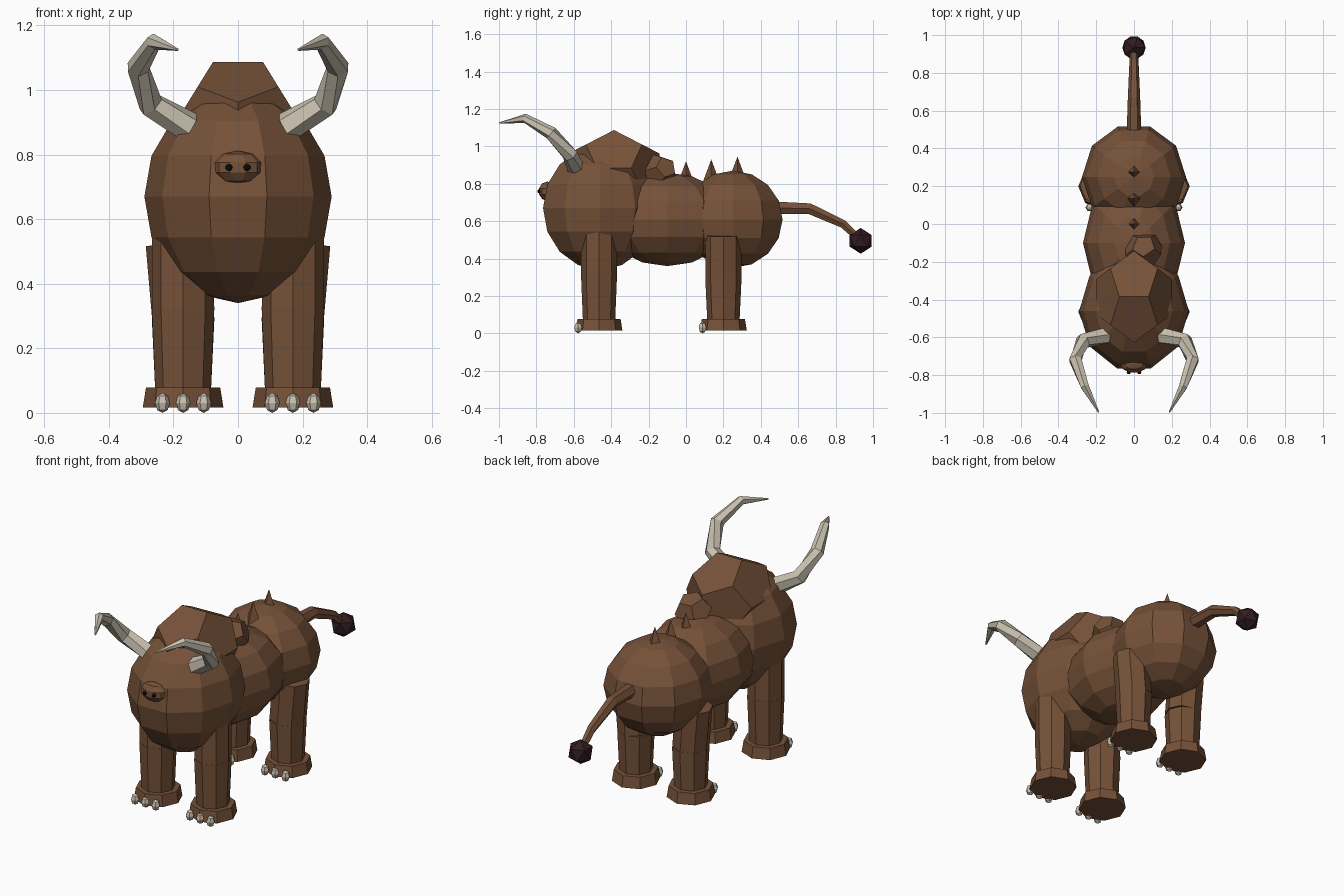
import bpy, bmesh, math
from mathutils import Vector, Matrix

cube = bpy.data.objects.get("Cube")
if cube:
    bpy.data.objects.remove(cube)


def material(name, rgb):
    m = bpy.data.materials.new(name)
    m.use_nodes = True
    m.diffuse_color = (*rgb, 1)
    m.node_tree.nodes["Principled BSDF"].inputs["Base Color"].default_value = (*rgb, 1)
    return m


HIDE = material("brown hide", (0.18, 0.083, 0.04))
IVORY = material("ivory", (0.58, 0.53, 0.43))
TUFT = material("dark tuft", (0.03, 0.012, 0.016))
BLACK = material("black", (0.006, 0.004, 0.004))
X, Z = Vector((1, 0, 0)), Vector((0, 0, 1))


def finish(name, bm, mat, loc=(0, 0, 0), scale=(1, 1, 1), rot=(0, 0, 0)):
    bmesh.ops.remove_doubles(bm, verts=bm.verts, dist=1e-5)
    bmesh.ops.scale(bm, vec=scale, verts=bm.verts)
    bmesh.ops.recalc_face_normals(bm, faces=bm.faces)
    me = bpy.data.meshes.new(name)
    bm.to_mesh(me)
    bm.free()
    me.materials.append(mat)
    ob = bpy.data.objects.new(name, me)
    ob.location, ob.rotation_euler = loc, rot
    bpy.context.collection.objects.link(ob)
    return ob


def sweep(path, radii, sides, ref=X):
    """Flat-sided tube along a path, with one radius per point."""
    bm = bmesh.new()
    pts = [Vector(p) for p in path]
    rings = []
    for i, p in enumerate(pts):
        t = (pts[min(i + 1, len(pts) - 1)] - pts[max(i - 1, 0)]).normalized()
        u = (ref - t * t.dot(ref)).normalized()
        v = t.cross(u)
        angles = [math.tau * k / sides for k in range(sides)]
        rings.append([bm.verts.new(p + (u * math.cos(a) + v * math.sin(a)) * radii[i])
                      for a in angles])
    for a, b in zip(rings, rings[1:]):
        for k in range(sides):
            n = (k + 1) % sides
            bm.faces.new((a[k], a[n], b[n], b[k]))
    if radii[0] > 0:
        bm.faces.new(rings[0][::-1])
    if radii[-1] > 0:
        bm.faces.new(rings[-1])
    return bm


def ball(name, loc, size, mat=HIDE, sides=10, rings=8):
    lat = [math.pi * i / rings for i in range(rings + 1)]
    radii = [math.sin(a) if 0 < i < rings else 0 for i, a in enumerate(lat)]
    bm = sweep([(0, 0, -math.cos(a)) for a in lat], radii, sides)
    return finish(name, bm, mat, loc, size)


def dodecahedron(name, loc, size, rot=(0, 0, 0)):
    bm = bmesh.new()
    g = (1 + math.sqrt(5)) / 2
    s = (-1, 1)
    for a in s:
        for b in s:
            for p in ((a / g, 0, b * g), (0, a * g, b / g), (a * g, b / g, 0)):
                bm.verts.new(p)
            for c in s:
                bm.verts.new((a, b, c))
    bmesh.ops.convex_hull(bm, input=bm.verts)
    bmesh.ops.dissolve_limit(bm, angle_limit=0.05, verts=bm.verts, edges=bm.edges)
    return finish(name, bm, HIDE, loc, size, rot)


# Body masses
ball("chest_and_head", (0, -0.46, 0.67), (0.29, 0.32, 0.33))
ball("belly", (0, -0.1, 0.61), (0.27, 0.36, 0.25))
ball("rump", (0, 0.25, 0.61), (0.275, 0.28, 0.26))

# Shoulder humps
dodecahedron("shoulder_hump", (0, -0.385, 0.885), (0.125, 0.15, 0.125))
dodecahedron("small_hump", (0.05, -0.14, 0.865), (0.06, 0.055, 0.055), (0.3, 0.2, 0.6))

# Spikes along the back
for i, (y, tip) in enumerate(((0, 0.92), (0.135, 0.93), (0.275, 0.945))):
    finish(f"back_spike_{i + 1}",
           sweep([(0, y, tip - 0.12), (0, y, tip)], [0.045, 0], 4), HIDE)

# Snout and nostrils
ball("snout", (0, -0.742, 0.76), (0.077, 0.048, 0.052), rings=5)
for side, word in ((1, "left"), (-1, "right")):
    ball(word + "_nostril", (0.028 * side, -0.785, 0.76), (0.011, 0.01, 0.011),
         BLACK, 8, 6)

    # Horn sweeping outward, up and forward
    path = [(0.15, -0.59, 0.885), (0.27, -0.62, 0.955), (0.31, -0.72, 1.07),
            (0.26, -0.86, 1.15), (0.187, -0.997, 1.125)]
    finish(word + "_horn", sweep([(x * side, y, z) for x, y, z in path],
                                 [0.047, 0.042, 0.036, 0.025, 0.004], 6, Z), IVORY)

    # Legs, feet and toenails
    for end, y, knee, top, lean in (("front", -0.465, 0.33, 0.62, 0),
                                    ("rear", 0.2, 0.295, 0.525, 0.02)):
        name = f"{word}_{end}"
        x = 0.17 * side
        finish(name + "_upper_leg",
               sweep([(x, y, knee), (x + lean * side, y, top)], [0.096, 0.096], 8), HIDE)
        finish(name + "_lower_leg",
               sweep([(x, y, 0.06), (x, y, knee)], [0.086, 0.097], 8), HIDE)
        finish(name + "_foot",
               sweep([(x, y, 0.016), (x, y, 0.078)], [0.125, 0.115], 8), HIDE)
        for k in (-1, 0, 1):
            ball(f"{name}_toenail_{k + 2}", (x + 0.064 * k, y - 0.112, 0.031),
                 (0.023, 0.023, 0.031), IVORY, 6, 4)

# Tail with tuft
finish("tail", sweep([(0, 0.44, 0.672), (0, 0.66, 0.667), (0, 0.84, 0.585), (0, 0.92, 0.51)],
                     [0.04, 0.033, 0.025, 0.02], 6), HIDE)
tuft = bmesh.new()
bmesh.ops.create_icosphere(tuft, subdivisions=1, radius=0.069)
finish("tail_tuft", tuft, TUFT, (0, 0.934, 0.495))
